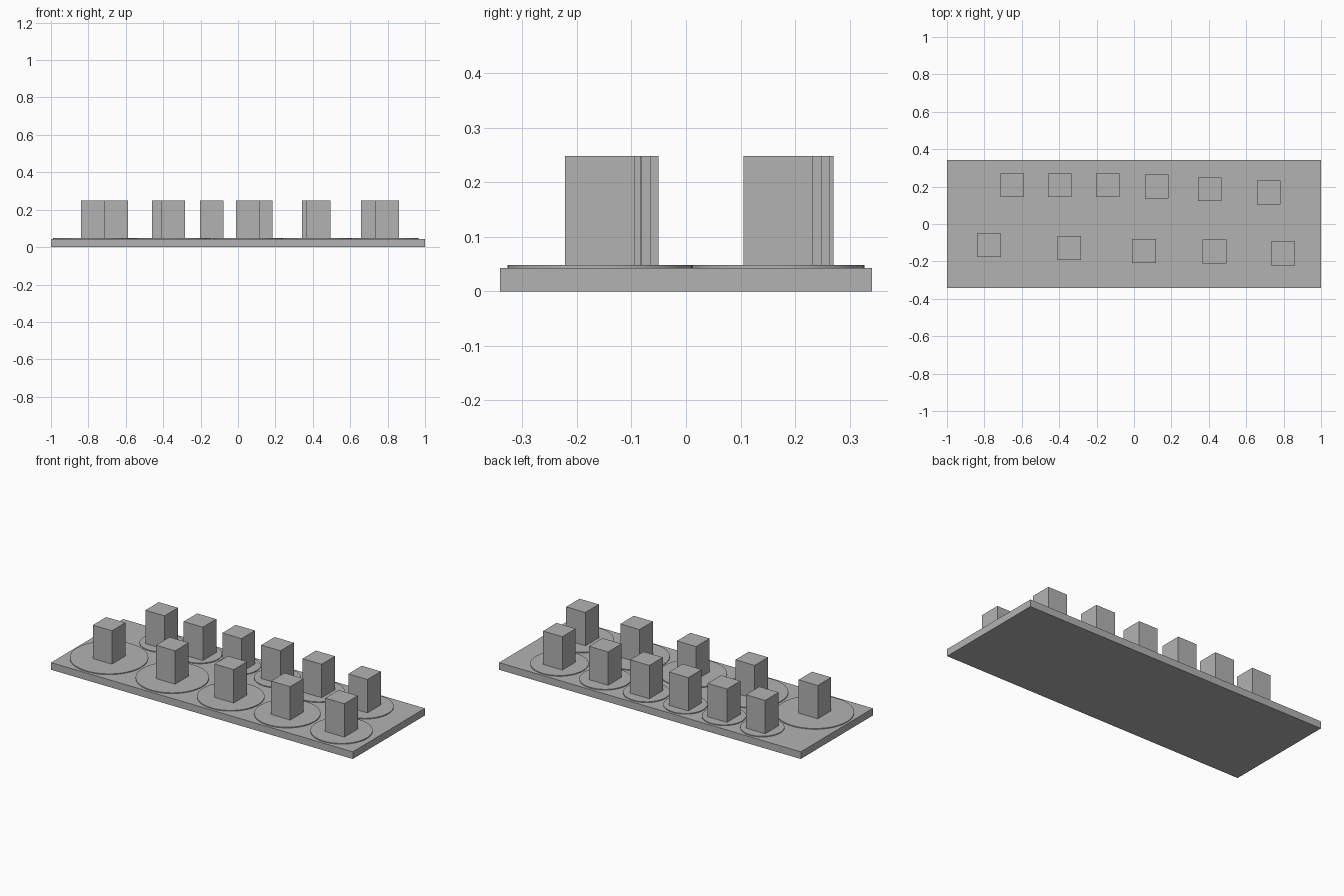
import bpy

cube = bpy.data.objects.get("Cube")
if cube:
    bpy.data.objects.remove(cube, do_unlink=True)

grey = bpy.data.materials.new("plain grey")
grey.use_nodes = True
colour = (0.45, 0.45, 0.45, 1)
grey.diffuse_color = colour
grey.node_tree.nodes["Principled BSDF"].inputs["Base Color"].default_value = colour

BOARD_TOP = 0.043
DISC_TOP = 0.048
POST_TOP = 0.248
POST_WIDTH = 0.127
DISC_LIMIT = 0.327   # every disc touches this line near the board edge


def finish(name):
    ob = bpy.context.object
    ob.name = name
    ob.data.materials.clear()
    ob.data.materials.append(grey)
    return ob


def box(name, x, y, z0, z1, width, depth):
    bpy.ops.mesh.primitive_cube_add(size=1, location=(x, y, (z0 + z1) / 2))
    ob = finish(name)
    ob.scale = (width, depth, z1 - z0)
    bpy.ops.object.transform_apply(location=False, rotation=False, scale=True)


def disc(name, x, y, radius):
    bpy.ops.mesh.primitive_cylinder_add(
        vertices=64, radius=radius, depth=DISC_TOP - BOARD_TOP,
        location=(x, y, (BOARD_TOP + DISC_TOP) / 2))
    finish(name)
    bpy.ops.object.shade_smooth_by_angle()


# Base board
box("base_board", 0, 0, 0, BOARD_TOP, 2, 0.683)

# Post centres, row by row
rows = {
    "front": [(-0.775, -0.114), (-0.346, -0.128), (0.053, -0.144),
              (0.43, -0.147), (0.797, -0.158)],
    "back": [(-0.651, 0.207), (-0.397, 0.207), (-0.141, 0.207),
             (0.122, 0.2), (0.405, 0.186), (0.721, 0.169)],
}

# Thin round pad with a square post on each
for row, centres in rows.items():
    for i, (x, y) in enumerate(centres, 1):
        disc(f"{row}_pad_{i}", x, y, DISC_LIMIT - abs(y))
        box(f"{row}_post_{i}", x, y, DISC_TOP, POST_TOP, POST_WIDTH, POST_WIDTH)
